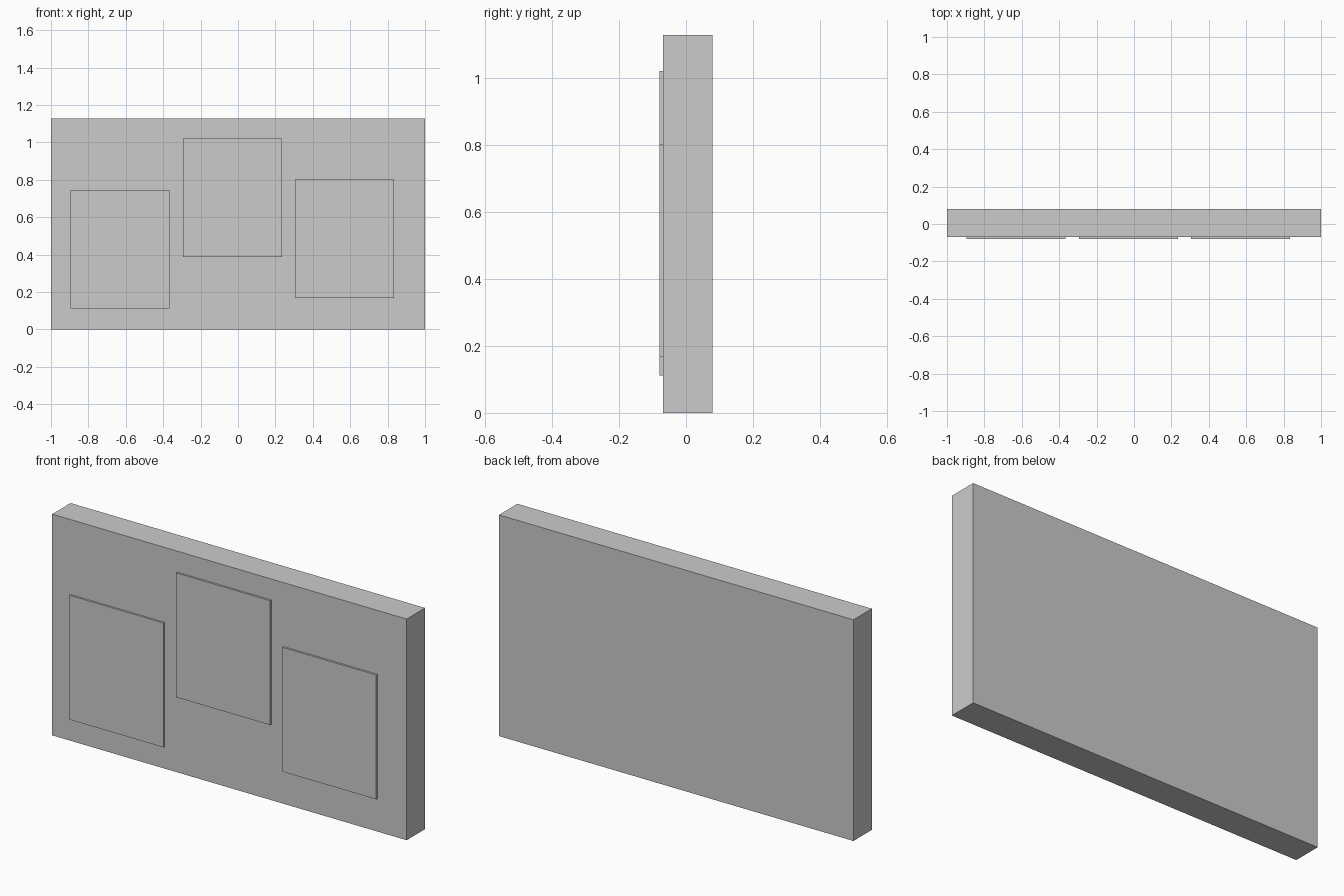
import bpy

if "Cube" in bpy.data.objects:
    bpy.data.objects.remove(bpy.data.objects["Cube"])


def box(name, x0, x1, y0, y1, z0, z1):
    bpy.ops.mesh.primitive_cube_add(
        size=1, location=((x0 + x1) / 2, (y0 + y1) / 2, (z0 + z1) / 2))
    ob = bpy.context.object
    ob.name = name
    ob.scale = (x1 - x0, y1 - y0, z1 - z0)
    bpy.ops.object.transform_apply(location=False, rotation=False, scale=True)
    return ob


FRONT = -0.069           # front face of the board
PANEL_W, PANEL_H = 0.53, 0.634

# Thick backing board
box("board", -1, 1, FRONT, 0.079, 0, 1.128)

# Three thin raised panels at staggered heights
for name, x, z in (("left_panel", -0.895, 0.112),
                   ("middle_panel", -0.294, 0.387),
                   ("right_panel", 0.305, 0.168)):
    box(name, x, x + PANEL_W, -0.079, FRONT, z, z + PANEL_H)
